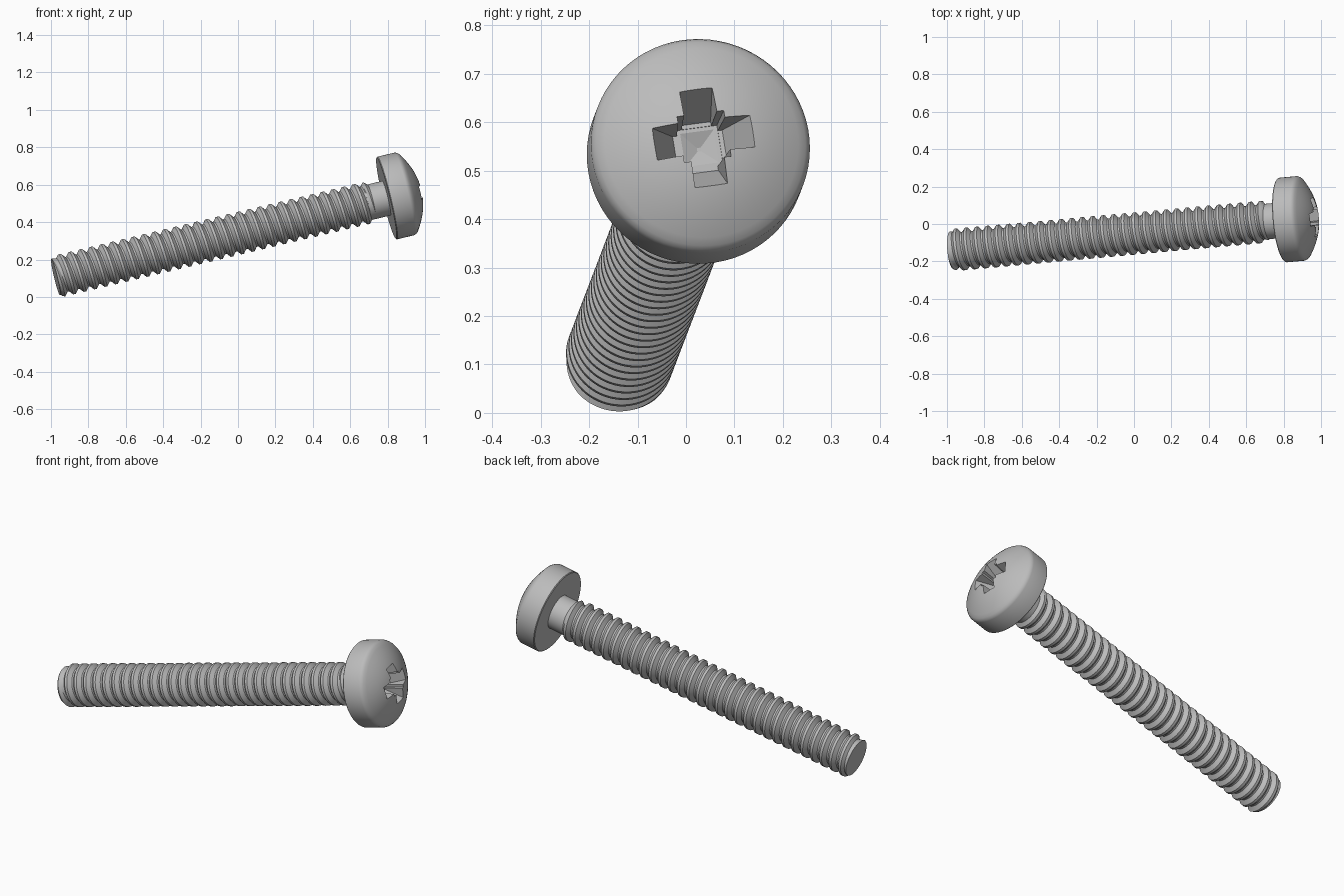
import bpy, bmesh
from math import pi, sin, cos, radians
from mathutils import Matrix, Vector

cube = bpy.data.objects.get("Cube")
if cube:
    bpy.data.objects.remove(cube, do_unlink=True)

SIDES = 72
THREAD_END = 1.745
PITCH = 0.058
HEAD_BASE, RIM, APEX, HEAD_R = 1.825, 1.925, 2.018, 0.227

steel = bpy.data.materials.new("grey_steel")
steel.use_nodes = True
steel.diffuse_color = (0.5, 0.5, 0.5, 1)
steel.node_tree.nodes["Principled BSDF"].inputs["Base Color"].default_value = (0.5, 0.5, 0.5, 1)

# Frame of the tilted screw: local z runs from the tail to the head
axis = Vector((1, 0.091, 0.238)).normalized()
side = Vector((0, 1, 0))
side = (side - axis * side.dot(axis)).normalized()
up = axis.cross(side)
frame = Matrix((side, up, axis)).transposed().to_4x4()
frame.translation = (-0.975, -0.14, 0.107)


def add_object(name, bm):
    bmesh.ops.recalc_face_normals(bm, faces=bm.faces)
    mesh = bpy.data.meshes.new(name)
    bm.to_mesh(mesh)
    bm.free()
    mesh.materials.append(steel)
    obj = bpy.data.objects.new(name, mesh)
    bpy.context.collection.objects.link(obj)
    obj.matrix_world = frame
    return obj


def bridge(bm, a, b):
    for i in range(len(a)):
        j = (i + 1) % len(a)
        bm.faces.new((a[i], a[j], b[j], b[i]))


def ring(bm, r, z):
    return [bm.verts.new((r * cos(t), r * sin(t), z))
            for t in (2 * pi * i / SIDES for i in range(SIDES))]


def lathe(name, profile):
    bm = bmesh.new()
    rings = [ring(bm, r, z) for r, z in profile]
    for a, b in zip(rings, rings[1:]):
        bridge(bm, a, b)
    bm.faces.new(rings[0])
    bm.faces.new(rings[-1])
    return add_object(name, bm)


def smooth(obj, angle):
    bpy.ops.object.select_all(action='DESELECT')
    obj.select_set(True)
    bpy.context.view_layer.objects.active = obj
    bpy.ops.object.shade_smooth_by_angle(angle=radians(angle))


# Helical thread: one tooth profile swept along the turns, trimmed at both ends
def thread():
    bm = bmesh.new()
    tooth = [(0.0, 0.092), (0.16, 0.092), (0.46, 0.113), (0.7, 0.113)]
    turns = int(THREAD_END / PITCH) + 2
    columns = []
    for i in range(SIDES + 1):
        t = 2 * pi * i / SIDES
        column = []
        for k in range(-1, turns):
            for f, r in tooth:
                z = min(max(PITCH * (k + f + i / SIDES), 0), THREAD_END)
                r = min(r, 0.1 + z * 0.7, 0.094 + (THREAD_END - z) * 0.8)
                column.append(bm.verts.new((r * cos(t), r * sin(t), z)))
        columns.append(column)
    for a, b in zip(columns, columns[1:]):
        for j in range(len(a) - 1):
            bm.faces.new((a[j], b[j], b[j + 1], a[j + 1]))
    bmesh.ops.remove_doubles(bm, verts=bm.verts, dist=0.0001)
    return add_object("thread", bm)


smooth(thread(), 25)

# Flat tail end and plain neck under the head
smooth(lathe("tail_end", [(0.09, 0.05), (0.1, 0.001), (0.1, 0)]), 30)
smooth(lathe("neck", [(0.095, THREAD_END - 0.03), (0.095, HEAD_BASE + 0.01)]), 30)

# Domed head with a softened rim
profile = [(HEAD_R - 0.004, HEAD_BASE), (HEAD_R, HEAD_BASE + 0.004), (HEAD_R, RIM)]
profile += [(HEAD_R - 0.004, RIM + 0.01), (HEAD_R - 0.011, RIM + 0.019)]
edge_r, edge_z = profile[-1]
for i in range(1, 15):
    u = 1 - i / 14.3
    profile.append((edge_r * u, APEX - (APEX - edge_z) * u * u))
head = lathe("head", profile)


# Tapered cutters for the cross recess
def tapered_box(bm, top, bottom, z_top, z_bottom, turn):
    rot = Matrix.Rotation(radians(turn), 4, 'Z')
    loops = []
    for (x, y), z in ((top, z_top), (bottom, z_bottom)):
        loops.append([bm.verts.new(rot @ Vector((sx * x, sy * y, z)))
                      for sx, sy in ((-1, -1), (1, -1), (1, 1), (-1, 1))])
    bridge(bm, *loops)
    for loop in loops:
        bm.faces.new(loop)


TWIST = 9
FLOOR = APEX - 0.11
cuts = [("slot_cutter_a", (0.118, 0.035), (0.052, 0.031), FLOOR, TWIST),
        ("slot_cutter_b", (0.118, 0.035), (0.052, 0.031), FLOOR, TWIST + 90),
        ("core_cutter", (0.05, 0.05), (0.043, 0.043), FLOOR - 0.002, TWIST),
        ("pit_cutter", (0.042, 0.042), (0.004, 0.004), FLOOR - 0.016, TWIST)]
for name, top, bottom, z_bottom, turn in cuts:
    bm = bmesh.new()
    z_top = FLOOR + 0.001 if name == "pit_cutter" else APEX + 0.01
    tapered_box(bm, top, bottom, z_top, z_bottom, turn)
    cutter = add_object(name, bm)
    cutter.hide_render = True
    cutter.hide_viewport = True
    mod = head.modifiers.new(name, 'BOOLEAN')
    mod.operation = 'DIFFERENCE'
    mod.solver = 'EXACT'
    mod.object = cutter

# Bake the recess, then drop the cutters
bpy.context.view_layer.update()
graph = bpy.context.evaluated_depsgraph_get()
cut_mesh = bpy.data.meshes.new_from_object(head.evaluated_get(graph))
head.modifiers.clear()
head.data = cut_mesh
for name, *rest in cuts:
    bpy.data.objects.remove(bpy.data.objects[name], do_unlink=True)
smooth(head, 24)
